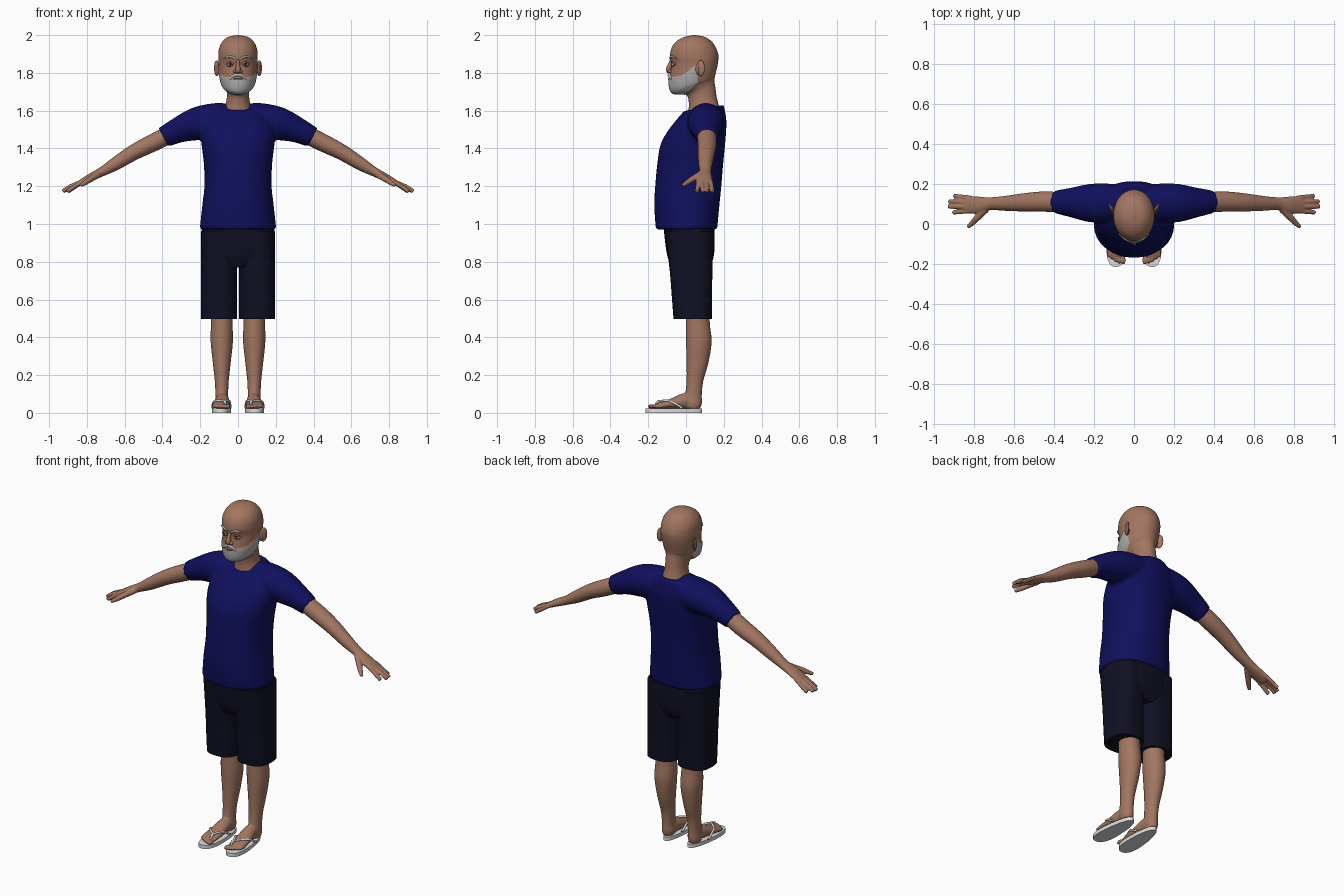
import bpy, bmesh, math
from mathutils import Vector, Matrix

cube = bpy.data.objects.get("Cube")
if cube:
    bpy.data.objects.remove(cube, do_unlink=True)


def material(name, r, g, b):
    mat = bpy.data.materials.new(name)
    mat.use_nodes = True
    mat.diffuse_color = (r, g, b, 1)
    shader = mat.node_tree.nodes["Principled BSDF"]
    shader.inputs["Base Color"].default_value = (r, g, b, 1)
    shader.inputs["Roughness"].default_value = 0.8
    return mat


skin = material("brown skin", .36, .18, .12)
hair = material("grey hair", .42, .42, .42)
navy = material("navy shirt", .005, .005, .11)
dark = material("dark shorts", .005, .005, .016)
white = material("white rubber", .72, .72, .72)
lip = material("lip", .22, .08, .06)
black = material("dark iris", .015, .01, .008)


def smooth_rows(rows, steps):
    """Catmull-Rom resampling of rows of numbers."""
    rows = [Vector(r) for r in rows]
    out = []
    for i in range(len(rows) - 1):
        a, b, c, d = (rows[max(0, min(len(rows) - 1, i + k))] for k in (-1, 0, 1, 2))
        for s in range(steps):
            t = s / steps
            out.append(b + (c - a) * (t / 2) + (a * 2 - b * 5 + c * 4 - d) * (t * t / 2)
                       + (b * 3 - a - c * 3 + d) * (t ** 3 / 2))
    return out + [rows[-1]]


def skin_rings(bm, rings):
    rings = [[bm.verts.new(p) for p in ring] for ring in rings]
    for lower, upper in zip(rings, rings[1:]):
        for i in range(len(lower)):
            bm.faces.new((lower[i - 1], lower[i], upper[i], upper[i - 1]))
    bm.faces.new(rings[0][::-1])
    bm.faces.new(rings[-1])


def round_points(count, square=1.0):
    for i in range(count):
        a = math.tau * i / count
        c, s = math.cos(a), math.sin(a)
        yield math.copysign(abs(c) ** square, c), math.copysign(abs(s) ** square, s)


def loft(bm, rows, cx=0, count=48, square=1.0, steps=5):
    """Stacked rings: height at front, front y, back y, half width, rise to the back."""
    rings = []
    for z, front, back, half, rise in smooth_rows([(*r, 0)[:5] for r in rows], steps):
        rings.append([(cx + half * c, (front + back) / 2 + (back - front) / 2 * s,
                       z + rise * (s + 1) / 2) for c, s in round_points(count, square)])
    skin_rings(bm, rings)


def tube(bm, rows, side, flip=1, count=20, steps=4):
    """Rings along a path: x, y, z, radius along side, radius across it."""
    rows = smooth_rows(rows, steps)
    path = [r.to_3d() if len(r) == 3 else Vector(r[:3]) for r in rows]
    rings = []
    for i, (p, row) in enumerate(zip(path, rows)):
        along = (path[min(i + 1, len(path) - 1)] - path[max(i - 1, 0)]).normalized()
        u = Vector(side)
        u = (u - along * u.dot(along)).normalized()
        v = along.cross(u)
        ring = [p + u * c * row[3] + v * s * row[4] for c, s in round_points(count)]
        rings.append([(q.x * flip, q.y, q.z) for q in ring])
    skin_rings(bm, rings)


def cord(bm, points, radius, side, **kw):
    tube(bm, [(*p, radius, radius) for p in points], side, count=10, **kw)


def ball(bm, centre, size, tilt=0):
    bmesh.ops.create_uvsphere(bm, u_segments=20, v_segments=12, radius=1,
                              matrix=Matrix.Translation(centre) @ Matrix.Rotation(tilt, 4, 'Z')
                              @ Matrix.Diagonal((*size, 1)))


def finish(bm, name, *mats, mirror=False, voxel=0, relax=0):
    bmesh.ops.recalc_face_normals(bm, faces=bm.faces[:])
    mesh = bpy.data.meshes.new(name)
    bm.to_mesh(mesh)
    bm.free()
    for m in mats:
        mesh.materials.append(m)
    mesh.polygons.foreach_set("use_smooth", [True] * len(mesh.polygons))
    mesh.set_sharp_from_angle(angle=math.radians(50))
    obj = bpy.data.objects.new(name, mesh)
    bpy.context.collection.objects.link(obj)
    if voxel:
        mod = obj.modifiers.new("fuse", 'REMESH')
        mod.mode, mod.voxel_size, mod.use_smooth_shade = 'VOXEL', voxel, True
        mod = obj.modifiers.new("relax", 'SMOOTH')
        mod.iterations = relax
    if mirror:
        obj.modifiers.new("mirror", 'MIRROR').use_mirror_merge = False
    return obj


X, Y, Z = (1, 0, 0), (0, 1, 0), (0, 0, 1)

# Head and neck, with the beard as a raised, coloured region
bm = bmesh.new()
loft(bm, [(1.57, .01, .19, .085), (1.64, .015, .165, .062, .02), (1.685, 0, .155, .06, .04),
          (1.69, -.06, .15, .073, .07), (1.71, -.083, .153, .087, .07),
          (1.76, -.089, .16, .096, .05), (1.80, -.083, .167, .1, .04),
          (1.845, -.077, .171, .103, .025), (1.885, -.086, .171, .104, .01),
          (1.93, -.077, .16, .1), (1.965, -.053, .137, .083), (1.99, -.01, .1, .053),
          (2.0, .04, .05, .004)], count=80, steps=7)
bm.normal_update()
bearded = set()
for f in bm.faces:
    c = f.calc_center_median()
    top = 1.785 + max(0, c.y + .02) * .75 - .012 * math.sin(min(1, abs(c.x) / .09) * math.pi)
    if c.y < .062 and 1.695 + .85 * c.y < c.z < top:
        f.material_index = 1
        bearded.update(f.verts)
for v in bearded:
    v.co += v.normal * .004
finish(bm, "head", skin, hair)

# Nose, with nostril wings
bm = bmesh.new()
tube(bm, [(0, -.074, 1.875, .009, .008), (0, -.084, 1.845, .010, .011),
          (0, -.092, 1.818, .014, .014), (0, -.088, 1.802, .013, .011)], X)
for s in (1, -1):
    ball(bm, (s * .015, -.084, 1.808), (.010, .013, .009))
finish(bm, "nose", skin)

# Ears
bm = bmesh.new()
ball(bm, (.113, .078, 1.825), (.009, .024, .042), -.5)
ball(bm, (.104, .065, 1.82), (.012, .014, .03))
finish(bm, "ear", skin, mirror=True)

# Eyes, lids and brows
bm = bmesh.new()
ball(bm, (.042, -.064, 1.845), (.015, .011, .009))
finish(bm, "eyeball", white, mirror=True)
bm = bmesh.new()
ball(bm, (.042, -.0735, 1.846), (.007, .003, .007))
finish(bm, "iris", black, mirror=True)
bm = bmesh.new()
for dz in (.010, -.010):
    cord(bm, [(.024, -.072, 1.845), (.042, -.073, 1.846 + dz), (.061, -.058, 1.845)], .0045, Z)
finish(bm, "eyelid", skin, mirror=True)
bm = bmesh.new()
tube(bm, [(.014, -.085, 1.877, .005, .004), (.042, -.078, 1.886, .006, .005),
          (.076, -.050, 1.878, .003, .003)], Z)
finish(bm, "eyebrow", hair, mirror=True)

# Moustache and mouth
bm = bmesh.new()
tube(bm, [(0, -.090, 1.789, .008, .007), (.02, -.088, 1.786, .009, .008),
          (.045, -.076, 1.766, .006, .006)], Z)
finish(bm, "moustache", hair, mirror=True)
bm = bmesh.new()
ball(bm, (0, -.085, 1.768), (.028, .011, .006))
finish(bm, "mouth", lip)

# Shirt: torso and sleeves fused together
bm = bmesh.new()
loft(bm, [(.97, -.16, .165, .203), (1.1, -.168, .177, .189), (1.2, -.163, .187, .178),
          (1.32, -.152, .197, .181), (1.42, -.135, .207, .193), (1.49, -.098, .213, .198, .01),
          (1.55, -.052, .213, .18, .01), (1.6, -.008, .2, .11, .03)], square=.9)
for s in (1, -1):
    tube(bm, [(.05, .105, 1.545, .085, .092), (.12, .105, 1.547, .097, .093),
              (.22, .105, 1.53, .096, .088), (.32, .108, 1.495, .073, .067),
              (.395, .111, 1.458, .057, .056)], Y, flip=s, count=32)
finish(bm, "shirt", navy, voxel=.011, relax=4)

# Shorts: hips and two trouser legs
bm = bmesh.new()
loft(bm, [(1.0, -.12, .15, .19), (.9, -.11, .152, .195), (.82, -.096, .145, .192),
          (.77, -.07, .12, .16)], square=.8)
finish(bm, "shorts_hips", dark)
bm = bmesh.new()
loft(bm, [(.96, -.11, .145, .094), (.75, -.086, .14, .095), (.6, -.074, .137, .096),
          (.497, -.066, .138, .096)], cx=.101, square=.75)
finish(bm, "shorts_leg", dark, mirror=True)

# Arms and hands
bm = bmesh.new()
tube(bm, [(.34, .108, 1.485, .05, .048), (.45, .112, 1.43, .051, .047),
          (.55, .108, 1.38, .046, .042), (.65, .103, 1.318, .037, .035),
          (.72, .102, 1.277, .032, .025), (.78, .095, 1.247, .043, .021),
          (.845, .098, 1.213, .044, .014)], Y)
for y, reach, spread in ((.064, .905, -.006), (.087, .928, 0), (.11, .925, .003), (.132, .9, .008)):
    cord(bm, [(.82, y, 1.226), (reach - .04, y + spread / 2, 1.199),
              (reach, y + spread, 1.172)], .0115, Y)
tube(bm, [(.74, .075, 1.262, .018, .018), (.785, .03, 1.235, .016, .016),
          (.81, .004, 1.218, .013, .013), (.832, -.016, 1.205, .009, .009)], Z)
finish(bm, "arm", skin, mirror=True, voxel=.005, relax=2)

# Legs, feet and toes
bm = bmesh.new()
loft(bm, [(.6, 0, .13, .058), (.48, 0, .126, .057), (.38, 0, .136, .059),
          (.27, .003, .12, .048), (.17, .003, .092, .037), (.1, -.004, .084, .034),
          (.05, -.01, .084, .035), (.024, 0, .075, .03)], cx=.086)
tube(bm, [(.083, .06, .055, .033, .033), (.083, 0, .064, .036, .042),
          (.087, -.08, .048, .045, .026), (.09, -.14, .038, .047, .016),
          (.09, -.165, .034, .043, .011)], X)
for i in range(5):
    big = .016 - .0016 * i
    ball(bm, (.054 + .019 * i, -.182 + .002 * i + .0022 * i * i, .034), (big * .8, .022, big * .8))
finish(bm, "leg", skin, mirror=True, voxel=.006, relax=2)

# Sandal soles and thong straps
bm = bmesh.new()
skin_rings(bm, [[(.085 - .006 * s + c * (.048 - .012 * s), -.065 + .15 * s, z)
                 for c, s in round_points(48, .85)] for z in (0, .022)])
finish(bm, "sandal_sole", white, mirror=True)
bm = bmesh.new()
for x, bulge in ((.04, .046), (.135, .125)):
    cord(bm, [(.066, -.165, .025), (.068, -.155, .055), (.07, -.14, .062),
              (bulge, -.085, .062), (x, -.02, .026)], .006, X)
finish(bm, "sandal_strap", white, mirror=True)
